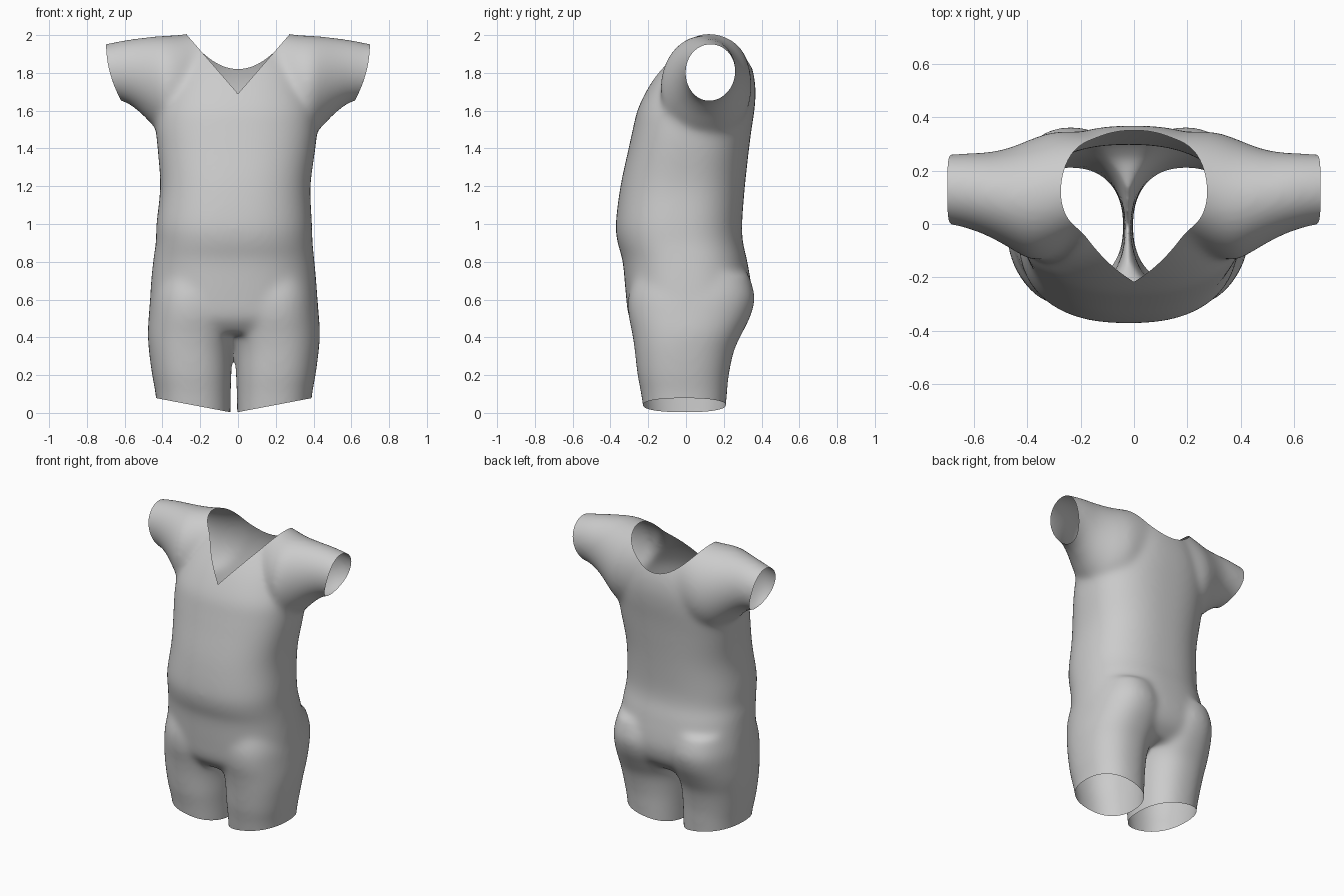
import bpy, bmesh
from math import sin, cos, pi, copysign

if "Cube" in bpy.data.objects:
    bpy.data.objects.remove(bpy.data.objects["Cube"])


def spline(rows, steps=5):
    """Catmull-Rom interpolation between cross-section stations."""
    out = []
    for i in range(len(rows) - 1):
        p0, p1 = rows[max(i - 1, 0)], rows[i]
        p2, p3 = rows[i + 1], rows[min(i + 2, len(rows) - 1)]
        for s in range(steps):
            t = s / steps
            out.append([b + 0.5 * t * (c - a + t * (2 * a - 5 * b + 4 * c - d + t * (3 * (b - c) + d - a)))
                        for a, b, c, d in zip(p0, p1, p2, p3)])
    return out + [list(rows[-1])]


def loft(bm, rows, place, power, n=64):
    """Closed tube of superellipse rings; a row is (t, a_min, a_max, b_min, b_max)."""
    rings = []
    for t, a0, a1, b0, b1 in spline(rows):
        ring = []
        for k in range(n):
            c, s = cos(2 * pi * k / n), sin(2 * pi * k / n)
            a = (a0 + a1) / 2 + (a1 - a0) / 2 * copysign(abs(c) ** (2 / power), c)
            b = (b0 + b1) / 2 + (b1 - b0) / 2 * copysign(abs(s) ** (2 / power), s)
            ring.append(bm.verts.new(place(t, a, b)))
        rings.append(ring)
    for lo, hi in zip(rings, rings[1:]):
        for k in range(n):
            bm.faces.new((lo[k], lo[(k + 1) % n], hi[(k + 1) % n], hi[k]))
    bm.faces.new(rings[0][::-1])
    bm.faces.new(rings[-1])


# z, x range, y range
TORSO = [(.42, -.39, .35, -.24, .24), (.50, -.455, .415, -.30, .32),
         (.62, -.465, .42, -.318, .35), (.80, -.45, .405, -.335, .325),
         (.90, -.435, .395, -.362, .302), (1.0, -.432, .392, -.372, .297),
         (1.2, -.412, .384, -.347, .312), (1.4, -.426, .41, -.304, .334),
         (1.5, -.435, .42, -.282, .347), (1.6, -.43, .42, -.258, .362),
         (1.7, -.40, .395, -.212, .369), (1.8, -.36, .36, -.15, .357),
         (1.9, -.31, .31, -.07, .32), (1.98, -.27, .27, .01, .25)]
# z, inner/outer distance from the leg gap, y range
LEG = [(-.06, .018, .40, -.215, .205), (.10, .016, .415, -.238, .217),
       (.20, .013, .433, -.257, .227), (.33, .009, .45, -.272, .255),
       (.42, -.01, .456, -.285, .297), (.52, -.02, .45, -.305, .345),
       (.62, -.01, .44, -.305, .364), (.74, .03, .41, -.27, .33)]
# x, y range, z range
ARM = [(.05, -.05, .33, 1.50, 2.03), (.20, -.07, .345, 1.47, 2.018),
       (.30, -.12, .345, 1.44, 2.003), (.38, -.135, .32, 1.455, 1.998),
       (.45, -.10, .292, 1.52, 1.993), (.52, -.06, .273, 1.59, 1.985),
       (.60, -.025, .266, 1.645, 1.974), (.70, 0, .262, 1.665, 1.954),
       (.82, .01, .26, 1.68, 1.93)]

# Rough solid of trunk, legs and sleeves
bm = bmesh.new()
loft(bm, TORSO, lambda t, a, b: (a, b, t), 2.4)
for side in (-1, 1):
    loft(bm, LEG, lambda t, a, b: (side * a - .022, b, t), 2.3)
    loft(bm, ARM, lambda t, a, b: (side * t, a, b), 2.0)
bmesh.ops.recalc_face_normals(bm, faces=bm.faces)
mesh = bpy.data.meshes.new("body_solid")
bm.to_mesh(mesh)
bm.free()
solid = bpy.data.objects.new("body_solid", mesh)
bpy.context.collection.objects.link(solid)

# Fuse into one soft skin
remesh = solid.modifiers.new("fuse", 'REMESH')
remesh.mode = 'VOXEL'
remesh.voxel_size = 0.012
smooth = solid.modifiers.new("soften", 'SMOOTH')
smooth.factor = 0.5
smooth.iterations = 50
deps = bpy.context.evaluated_depsgraph_get()
skin = bpy.data.meshes.new_from_object(solid.evaluated_get(deps))
bpy.data.objects.remove(solid)


def outside(p):
    """Positive where the garment is open: neck, sleeve ends, leg ends."""
    ax = abs(p.x)
    if p.y < .12:
        neck = p.z - (1.69 + 1.15 * ax)
    else:
        neck = p.z - (1.82 + .18 * (ax / .27) ** 2)
    sleeve = ax - (.698 - .9 * min(.3, max(0, 1.95 - p.z)) ** 2)
    hem = .19 * abs(p.x + .022) - p.z
    return max(neck, sleeve, hem)


# Cut the openings cleanly
bm = bmesh.new()
bm.from_mesh(skin)
value = {v: outside(v.co) for v in bm.verts}
crossing = [e for e in bm.edges if value[e.verts[0]] * value[e.verts[1]] < 0]
rim = []
for e in crossing:
    v0, v1 = e.verts
    g0, g1 = value[v0], value[v1]
    rim.append(bmesh.utils.edge_split(e, v0, g0 / (g0 - g1))[1])
bmesh.ops.connect_verts(bm, verts=rim)
bmesh.ops.delete(bm, geom=[f for f in bm.faces if outside(f.calc_center_median()) > 0], context='FACES')
for f in bm.faces:
    f.smooth = True
bm.to_mesh(skin)
bm.free()
skin.name = "bodysuit"
suit = bpy.data.objects.new("bodysuit", skin)
bpy.context.collection.objects.link(suit)
